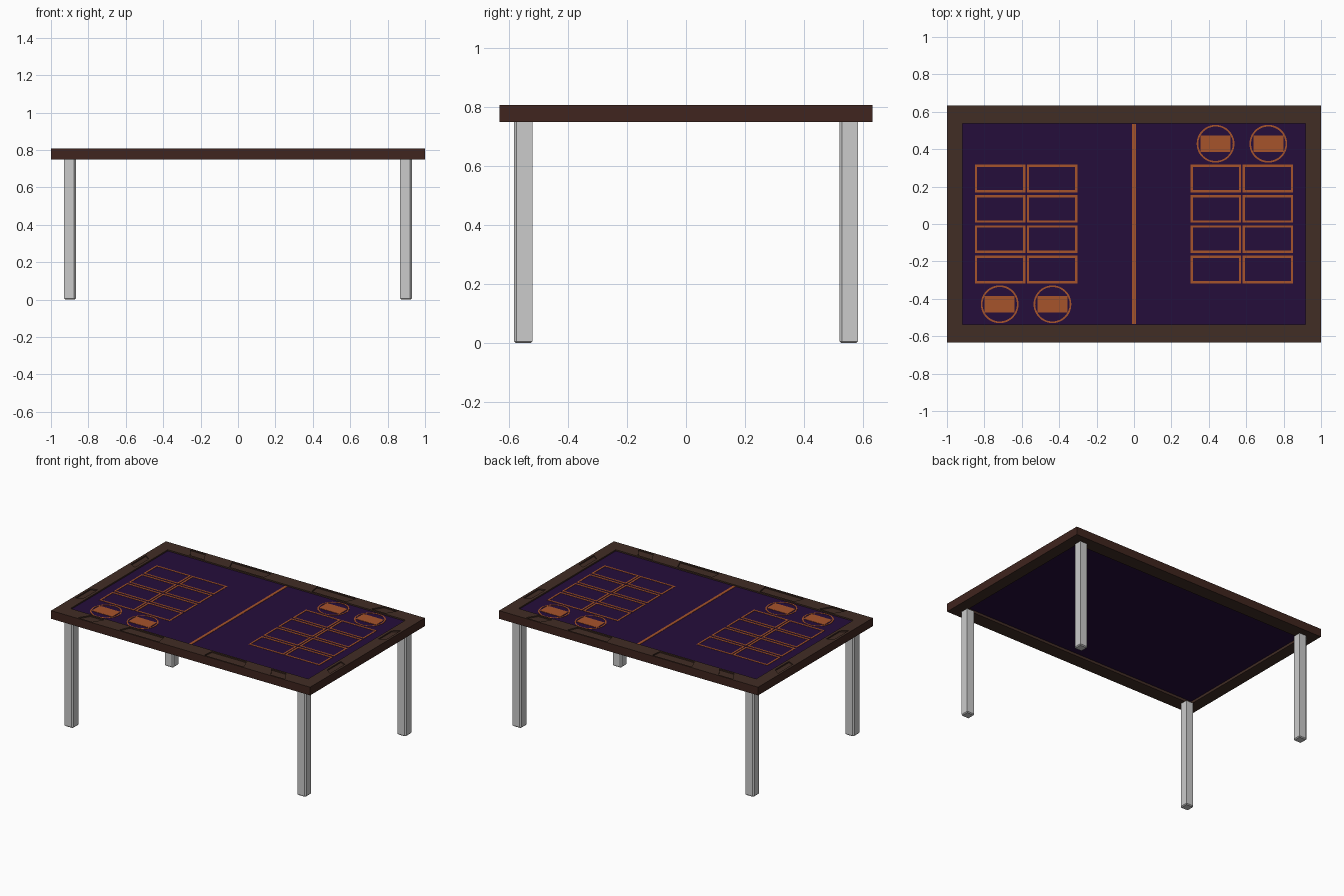
import bpy, bmesh, math
from mathutils import Vector

cube = bpy.data.objects.get("Cube")
if cube:
    bpy.data.objects.remove(cube)


def material(name, rgb):
    m = bpy.data.materials.new(name)
    m.use_nodes = True
    m.diffuse_color = (*rgb, 1)
    node = next(n for n in m.node_tree.nodes if n.type == "BSDF_PRINCIPLED")
    node.inputs["Base Color"].default_value = (*rgb, 1)
    return m


BROWN = material("dark brown", (0.053, 0.026, 0.018))
RED_BROWN = material("reddish brown", (0.05, 0.018, 0.013))
PURPLE = material("deep purple", (0.018, 0.004, 0.043))
ORANGE = material("burnt orange", (0.38, 0.088, 0.024))
GREY = material("light grey", (0.6, 0.6, 0.6))

TOP, UNDER = 0.807, 0.75          # frame heights
FIELD = 0.798                     # playing surface
HX, HY, IX, IY = 1.0, 0.633, 0.918, 0.537


def make(name, bm, *mats):
    bmesh.ops.recalc_face_normals(bm, faces=bm.faces)
    mesh = bpy.data.meshes.new(name)
    bm.to_mesh(mesh)
    bm.free()
    for m in mats:
        mesh.materials.append(m)
    ob = bpy.data.objects.new(name, mesh)
    bpy.context.collection.objects.link(ob)
    return ob


def prism(bm, points, z0, z1):
    """Extrude a flat outline between two heights."""
    face = bm.faces.new([bm.verts.new((x, y, z0)) for x, y in points])
    ext = bmesh.ops.extrude_face_region(bm, geom=[face])["geom"]
    verts = [v for v in ext if isinstance(v, bmesh.types.BMVert)]
    bmesh.ops.translate(bm, verts=verts, vec=(0, 0, z1 - z0))


def rect(cx, cy, w, h):
    return [(cx + sx * w / 2, cy + sy * h / 2)
            for sx, sy in ((-1, -1), (1, -1), (1, 1), (-1, 1))]


def loop_prism(bm, outer, inner, z0, z1):
    """Hollow prism between two outlines with equal point counts."""
    rings = [[bm.verts.new((x, y, z)) for x, y in pts]
             for pts, z in ((outer, z0), (outer, z1), (inner, z1), (inner, z0))]
    n = len(outer)
    for a, b in zip(rings, rings[1:] + rings[:1]):
        for i in range(n):
            j = (i + 1) % n
            bm.faces.new((a[i], a[j], b[j], b[i]))


# Frame with shallow pockets
bm = bmesh.new()
loop_prism(bm, rect(0, 0, 2 * HX, 2 * HY), rect(0, 0, 2 * IX, 2 * IY), UNDER, TOP)
frame = make("table_frame", bm, BROWN, RED_BROWN)

long_slant = [(-0.80, 0.622), (-0.69, 0.622), (-0.645, 0.55), (-0.755, 0.55)]
long_wide = [(-0.48, 0.622), (-0.175, 0.622), (-0.185, 0.55), (-0.45, 0.55)]
end_slot = [(-0.983, 0.39), (-0.938, 0.355), (-0.938, 0.205), (-0.983, 0.225)]
bm = bmesh.new()
for outline in (long_slant, long_wide, end_slot):
    for sx in (-1, 1):
        for sy in (-1, 1):
            prism(bm, [(x * sx, y * sy) for x, y in outline], TOP - 0.008, TOP + 0.02)
cutter = make("pocket_cutter", bm, BROWN)
cutter.hide_render = True
mod = frame.modifiers.new("pockets", "BOOLEAN")
mod.object = cutter
mod.operation = "DIFFERENCE"
mod.solver = "EXACT"
bpy.context.view_layer.objects.active = frame
bpy.ops.object.modifier_apply(modifier=mod.name)
bpy.data.objects.remove(cutter)
for p in frame.data.polygons:
    outside = abs(p.center.x) > HX - 0.002 or abs(p.center.y) > HY - 0.002
    p.material_index = 1 if outside and abs(p.normal.z) < 0.5 else 0

# Playing surface
bm = bmesh.new()
prism(bm, rect(0, 0, 2 * IX, 2 * IY), UNDER + 0.018, FIELD)
make("playing_surface", bm, PURPLE)

# Painted markings as thin plates
Z0, Z1 = FIELD - 0.001, FIELD + 0.002

bm = bmesh.new()
prism(bm, rect(0, 0, 0.02, 2 * IY - 0.005), Z0, Z1)
make("centre_line", bm, ORANGE)

bm = bmesh.new()
for side in (-1, 1):
    for cx in (0.438, 0.716):
        for row in range(4):
            cy = 0.243 - row * 0.162
            loop_prism(bm, rect(side * cx, cy, 0.27, 0.148),
                       rect(side * cx, cy, 0.246, 0.124), Z0, Z1)
make("card_slots", bm, ORANGE)


def circle(cx, cy, r, n=48):
    return [(cx + r * math.cos(2 * math.pi * i / n),
             cy + r * math.sin(2 * math.pi * i / n)) for i in range(n)]


rings, blocks = bmesh.new(), bmesh.new()
for side in (-1, 1):
    for cx in (0.436, 0.718):
        x, y = side * cx, side * 0.429
        loop_prism(rings, circle(x, y, 0.101), circle(x, y, 0.092), Z0, Z1)
        prism(blocks, rect(x, y, 0.16, 0.09), Z0, Z1)
make("marker_rings", rings, ORANGE)
make("marker_blocks", blocks, ORANGE)

# Legs with two chamfered corners and a chamfered foot
H, C = 0.0315, 0.009
section = [(-H, -H), (H - C, -H), (H, -H + C), (H, H), (-H + C, H), (-H, H - C)]
for ny, sy in (("front", -1), ("back", 1)):
    for nx, sx in (("right", -1), ("left", 1)):
        bm = bmesh.new()
        prism(bm, section, 0, UNDER)
        foot = [e for e in bm.edges if all(v.co.z < 0.001 for v in e.verts)]
        bmesh.ops.bevel(bm, geom=foot, offset=0.006, segments=1, affect="EDGES")
        bmesh.ops.translate(bm, verts=bm.verts, vec=Vector((sx * 0.898, sy * 0.552, 0)))
        make(f"{ny}_{nx}_leg", bm, GREY)
